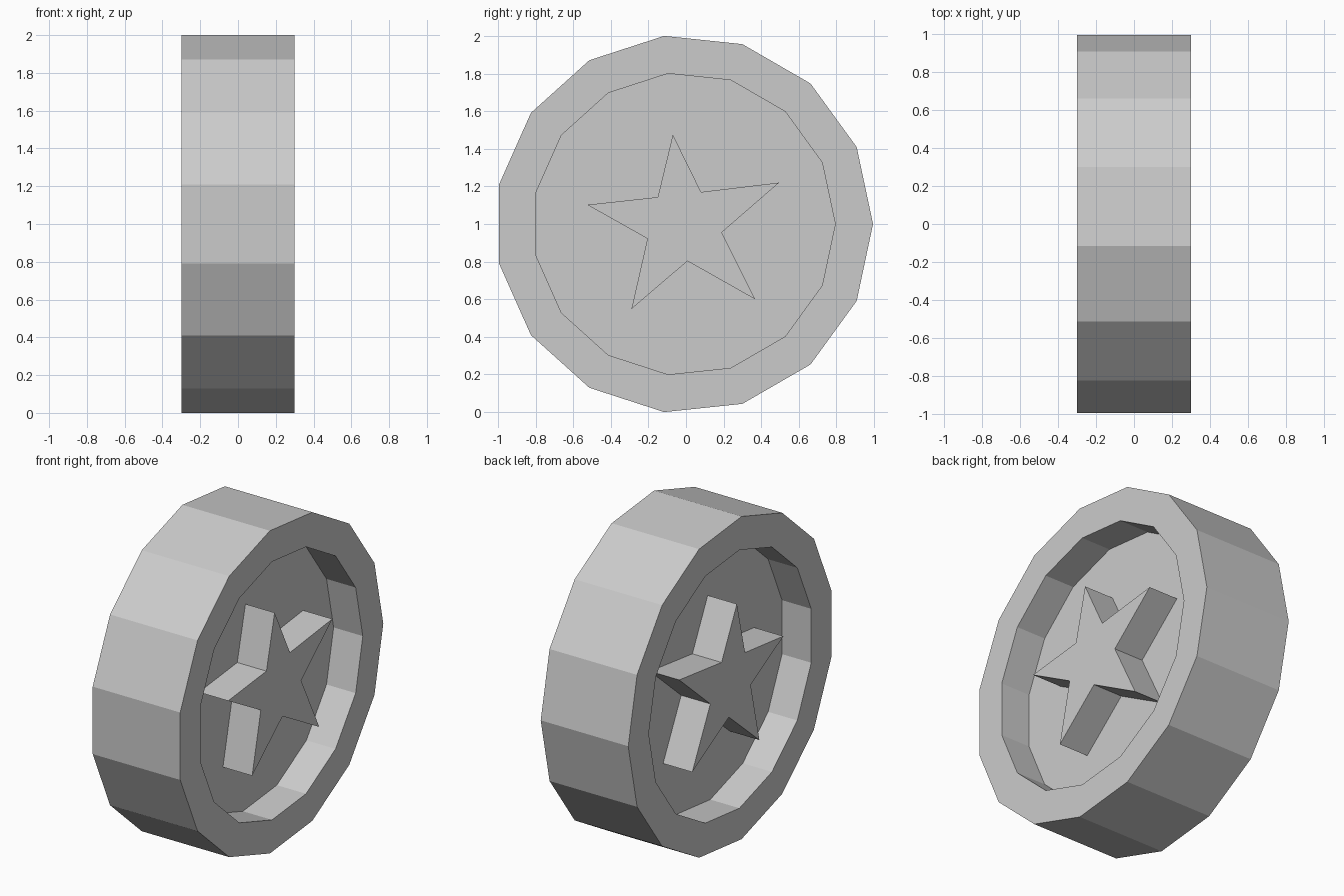
import bpy
import bmesh
from math import cos, sin, tau

if "Cube" in bpy.data.objects:
    bpy.data.objects.remove(bpy.data.objects["Cube"])

SIDES = 15
CY, CZ = -0.011, 1.0      # disc axis
HALF, FLOOR = 0.3, 0.1    # half thickness of rim and of recessed web


def make_object(name, bm):
    bmesh.ops.recalc_face_normals(bm, faces=bm.faces)
    mesh = bpy.data.meshes.new(name)
    bm.to_mesh(mesh)
    bm.free()
    obj = bpy.data.objects.new(name, mesh)
    bpy.context.collection.objects.link(obj)
    return obj


def add_loop(bm, points, x):
    return [bm.verts.new((x, y, z)) for y, z in points]


def loft(bm, loops):
    # skin consecutive loops and cap both ends
    for a, b in zip(loops, loops[1:]):
        n = len(a)
        for i in range(n):
            j = (i + 1) % n
            bm.faces.new((a[i], a[j], b[j], b[i]))
    bm.faces.new(loops[0])
    bm.faces.new(loops[-1])


def polygon(radius):
    return [(CY + radius * cos(tau * i / SIDES), CZ + radius * sin(tau * i / SIDES))
            for i in range(SIDES)]


# Disc with a raised rim and a recess on both faces
outer, inner = polygon(1.0055), polygon(0.8045)
bm = bmesh.new()
profile = [(inner, -FLOOR), (inner, -HALF), (outer, -HALF),
           (outer, HALF), (inner, HALF), (inner, FLOOR)]
loft(bm, [add_loop(bm, pts, x) for pts, x in profile])
make_object("disc", bm)

# Slightly irregular star running through the disc, flush with the rim
star = [(-0.07, 1.475), (0.08, 1.17), (0.495, 1.22), (0.19, 0.955), (0.367, 0.60),
        (0.008, 0.803), (-0.29, 0.548), (-0.205, 0.922), (-0.525, 1.102), (-0.15, 1.143)]
bm = bmesh.new()
loft(bm, [add_loop(bm, star, x) for x in (-HALF, HALF)])
make_object("star", bm)
